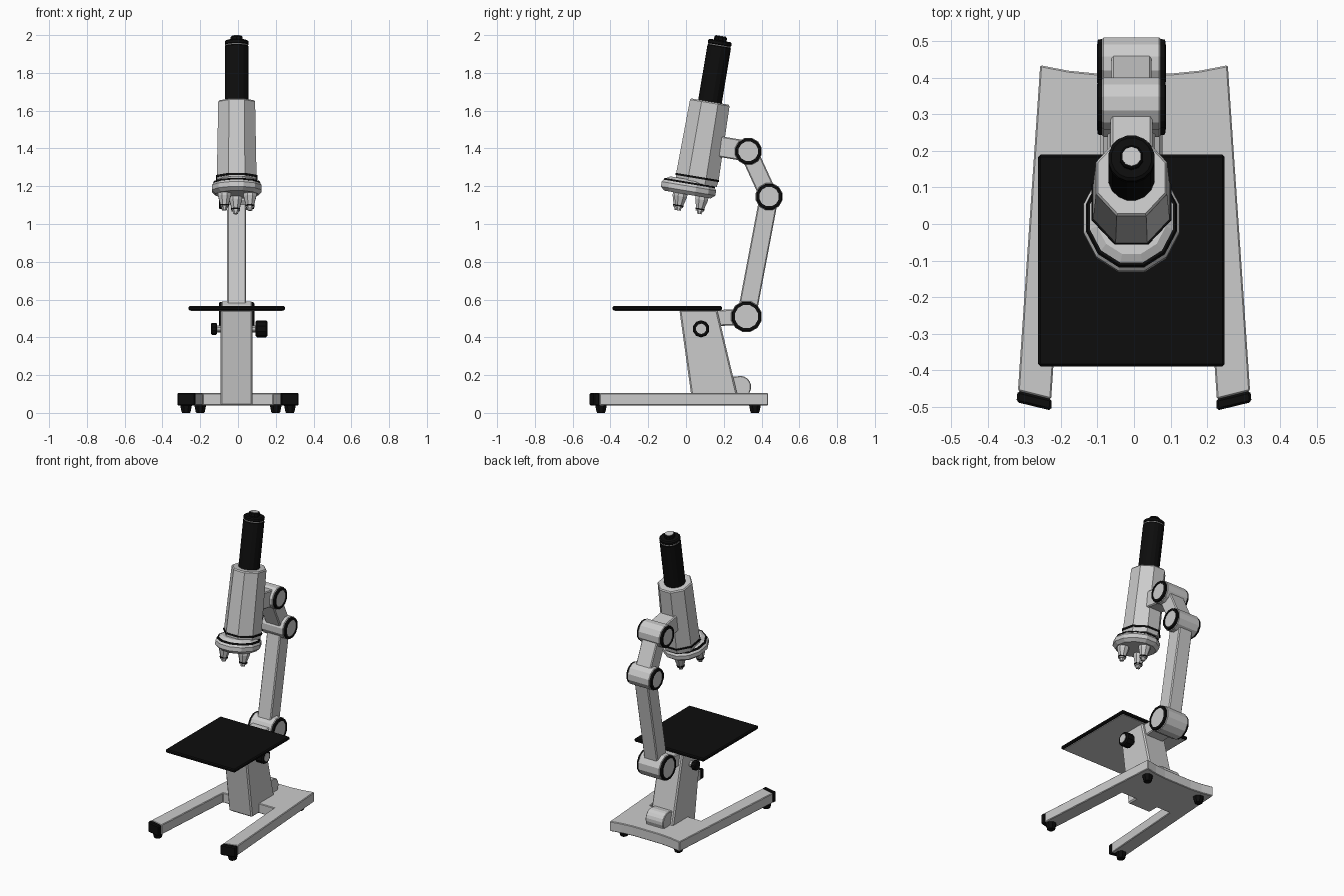
import bpy, bmesh, math
from mathutils import Matrix, Vector

if "Cube" in bpy.data.objects:
    bpy.data.objects.remove(bpy.data.objects["Cube"])

CX = -0.007                                   # centre line of the instrument
black = bpy.data.materials.new("black")
black.diffuse_color = (0.004, 0.004, 0.004, 1)
black.use_nodes = True
black.node_tree.nodes["Principled BSDF"].inputs["Base Color"].default_value = black.diffuse_color
# local x,y,z -> world y,z,x : side profiles and cross axles
SIDE = Matrix(((0, 0, 1, 0), (1, 0, 0, 0), (0, 1, 0, 0), (0, 0, 0, 1)))
T = lambda x, y, z: Matrix.Translation((x, y, z))


def finish(name, bm, M, mat=None, bevel=0):
    bm.transform(M)
    bmesh.ops.recalc_face_normals(bm, faces=bm.faces)
    me = bpy.data.meshes.new(name)
    bm.to_mesh(me)
    bm.free()
    ob = bpy.data.objects.new(name, me)
    bpy.context.collection.objects.link(ob)
    if mat:
        me.materials.append(mat)
    if bevel:
        b = ob.modifiers.new("bevel", 'BEVEL')
        b.width, b.segments, b.limit_method = bevel, 1, 'ANGLE'
    return ob


def lathe(name, prof, sides, M, mat=None, sx=1.0):
    """Low-poly turned part; profile of (radius, height), flats face the axes."""
    bm = bmesh.new()
    k = 1 / math.cos(math.pi / sides)
    rings = []
    for r, z in prof:
        rings.append([bm.verts.new((r * k * sx * math.cos((i + .5) * math.tau / sides),
                                    r * k * math.sin((i + .5) * math.tau / sides), z))
                      for i in range(sides)])
    for a, b in zip(rings, rings[1:]):
        for i in range(sides):
            j = (i + 1) % sides
            bm.faces.new((a[i], a[j], b[j], b[i]))
    bm.faces.new(rings[0])
    bm.faces.new(rings[-1])
    return finish(name, bm, M, mat)


def prism(name, pts, depth, M, mat=None, bevel=0):
    """Flat outline extruded along local z."""
    bm = bmesh.new()
    f = bm.faces.new([bm.verts.new((x, y, 0)) for x, y in pts])
    ext = bmesh.ops.extrude_face_region(bm, geom=[f])
    bmesh.ops.translate(bm, vec=(0, 0, depth),
                        verts=[v for v in ext['geom'] if isinstance(v, bmesh.types.BMVert)])
    return finish(name, bm, M, mat, bevel)


def box(name, size, M, mat=None, bevel=0):
    bm = bmesh.new()
    bmesh.ops.create_cube(bm, size=1, matrix=Matrix.Diagonal((*size, 1)))
    return finish(name, bm, M, mat, bevel)


def beam(name, a, b, width, height):
    """Bar between two (y, z) points on the centre line."""
    a, b = Vector((CX, *a)), Vector((CX, *b))
    d = b - a
    R = Matrix.Rotation(math.atan2(d.z, d.y), 4, 'X')
    box(name, (width, d.length, height), Matrix.Translation((a + b) / 2) @ R, None, .006)


# base: splayed U with a concave rear edge
half = [(.187, .11), (.227, -.48), (.318, -.457), (.257, .435), (.18, .42), (.1, .412)]
outline = half + [(-x, y) for x, y in reversed(half)]
prism("base", outline, .065, T(0, 0, .04), None, .004)

# leg caps and feet
for s, side in ((1, "right"), (-1, "left")):
    prism(f"{side}_leg_cap", [(s * x, y) for x, y in
          ((.225, -.48), (.227, -.511), (.322, -.488), (.319, -.457))],
          .068, T(0, 0, .0385), black, .006)
    for place, x, y in (("front", .275, -.45), ("rear", .2, .365)):
        lathe(f"{place}_{side}_foot", [(.02, 0), (.024, .006), (.031, .041)], 8,
              T(s * x, y, 0), black)

# column and rounded heel behind it
prism("column", [(.035, .04), (-.035, .545), (.165, .545), (.27, .105), (.27, .04)],
      .17, T(CX - .085, 0, 0) @ SIDE, None, .008)
arc = [(.287 + .058 * math.cos(math.radians(t)), .138 + .058 * math.sin(math.radians(t)))
       for t in range(-30, 111, 20)]
prism("column_heel", [(.2, .1), (.337, .1)] + arc + [(.23, .19)], .13,
      T(CX - .065, 0, 0) @ SIDE, None, .004)

# stage
box("stage", (.511, .58, .022), T(CX, -.1, .554), black, .006)
box("stage_underside", (.485, .554, .006), T(CX, -.1, .542))

# focus knobs
knob = T(CX, .08, .445) @ SIDE
lathe("knob_axle", [(.018, -.12), (.018, .12)], 10, knob)
lathe("coarse_knob", [(.036, .1), (.043, .107), (.043, .155), (.036, .162)], 10, knob, black)
lathe("coarse_knob_face", [(.026, .155), (.026, .164)], 10, knob)
lathe("fine_knob", [(.026, -.105), (.03, -.11), (.03, -.13), (.026, -.135)], 10, knob, black)

# arm joints with black rims and recessed grey discs
joints = {"lower": (.32, .51, .081), "elbow": (.44, 1.145, .071), "upper": (.33, 1.385, .071)}
for name, (y, z, r) in joints.items():
    M = T(CX, y, z) @ SIDE
    lathe(f"{name}_joint", [(r - .01, -.086), (r, -.076), (r, .076), (r - .01, .086)], 12, M)
    for s, side in ((1, "right"), (-1, "left")):
        prof = [(r - .02, .08), (r - .004, .08), (r - .006, .092), (r - .02, .094), (r - .02, .08)]
        bm_prof = [(a, s * b) for a, b in prof]
        lathe(f"{name}_joint_{side}_rim", bm_prof, 12, M, black)
        lathe(f"{name}_joint_{side}_disc", [(r - .019, s * .08), (r - .019, s * .09)], 12, M)

# arm bars
jl, je, ju = (joints[k][:2] for k in ("lower", "elbow", "upper"))
beam("column_bracket", (.08, .497), jl, .13, .085)
beam("long_arm", jl, je, .1, .1)
beam("short_arm", je, ju, .11, .095)
beam("body_bracket", (.1, 1.423), ju, .114, .11)

# tilted optical tube
TUBE = T(CX, .127, 1.648) @ Matrix.Rotation(math.radians(-9.5), 4, 'X')
lathe("tube_body", [(.1, 0), (.106, -.007), (.114, -.4), (.11, -.44)], 8, TUBE, None, .92)
lathe("tube_band", [(.117, -.402), (.117, -.413)], 8, TUBE, black, .94)
lathe("eyepiece", [(.063, -.005), (.063, .295), (.059, .299), (.059, .304), (.063, .308),
                   (.063, .322), (.055, .328)], 16, TUBE, black)
lathe("eyepiece_ring", [(.0605, .299), (.0605, .304)], 16, TUBE)
lathe("eyepiece_cap", [(.032, .325), (.032, .345), (.028, .35)], 10, TUBE, black)
lathe("eyepiece_lens", [(.025, .345), (.025, .3525)], 10, TUBE)

# revolving nosepiece, set forward of the tube
NOSE = TUBE @ T(0, -.036, 0)
lathe("nosepiece", [(.105, -.425), (.13, -.44), (.146, -.46), (.146, -.486), (.125, -.505)],
      12, NOSE, None, .9)
lathe("nosepiece_band", [(.134, -.438), (.139, -.448)], 12, NOSE, black, .9)

# objectives
for i, a in enumerate((334, 94, 214)):
    a = math.radians(a)
    M = NOSE @ T(.078 * math.cos(a), .078 * math.sin(a), -.5)
    lathe(f"objective_{i + 1}", [(.034, .005), (.034, -.02), (.022, -.065), (.022, -.08)], 8, M)
    lathe(f"objective_band_{i + 1}", [(.024, -.066), (.024, -.074)], 8, M, black)
    lathe(f"objective_tip_{i + 1}", [(.016, -.078), (.012, -.096)], 8, M)
